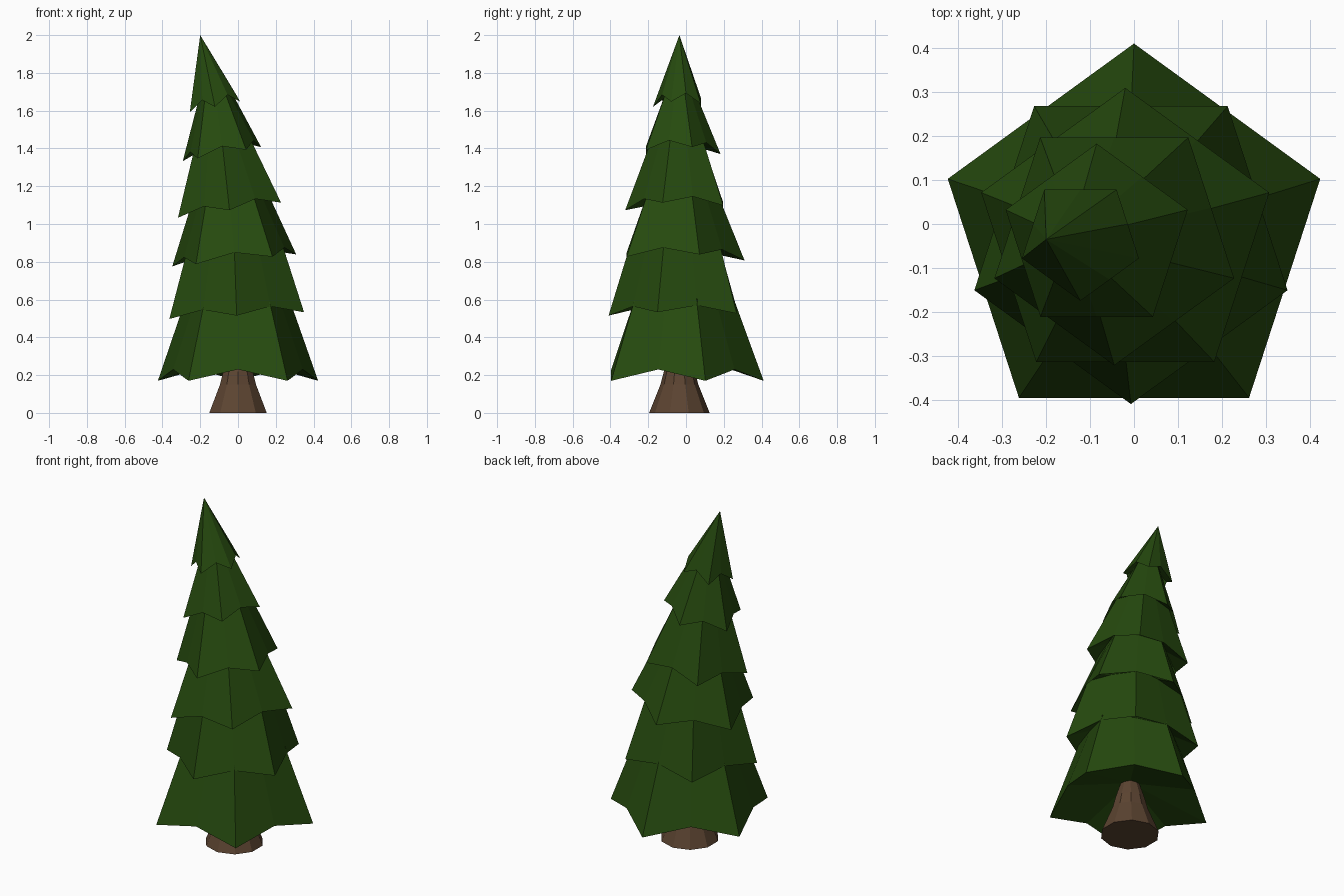
import bpy, bmesh
from math import sin, cos, pi

old = bpy.data.objects.get("Cube")
if old:
    bpy.data.objects.remove(old, do_unlink=True)

SIDES = 10
CY = -0.035


def material(name, rgb):
    m = bpy.data.materials.new(name)
    m.use_nodes = True
    m.diffuse_color = (*rgb, 1)
    m.node_tree.nodes["Principled BSDF"].inputs["Base Color"].default_value = (*rgb, 1)
    return m


def ring(bm, cx, z, radius, slope=0, tip=None, lift=0):
    """Ten-sided ring; with tip set, alternate corners pull in and rise."""
    verts = []
    for k in range(SIDES):
        a = pi / 2 + k * 2 * pi / SIDES
        notch = tip is not None and k % 2 != tip
        r = radius * cos(pi / 5) if notch else radius
        x = r * cos(a)
        verts.append(bm.verts.new((cx + x, CY + r * sin(a), z + slope * x + lift * notch)))
    return verts


def bridge(bm, low, high):
    for k in range(SIDES):
        n = (k + 1) % SIDES
        bm.faces.new((low[k], low[n], high[n], high[k]))


def finish(bm, name, mat):
    bmesh.ops.recalc_face_normals(bm, faces=bm.faces)
    mesh = bpy.data.meshes.new(name)
    bm.to_mesh(mesh)
    bm.free()
    mesh.materials.append(mat)
    bpy.context.collection.objects.link(bpy.data.objects.new(name, mesh))


# Flared trunk
bm = bmesh.new()
rings = [ring(bm, 0, z, r) for z, r in ((0, 0.16), (0.15, 0.1), (0.22, 0.082), (0.32, 0.05))]
for low, high in zip(rings, rings[1:]):
    bridge(bm, low, high)
bm.faces.new(rings[0])
bm.faces.new(rings[-1])
finish(bm, "trunk", material("bark brown", (0.107, 0.058, 0.031)))

# Leaning foliage tiers: centre x, rim height, tip radius, tilt, notch lift, neck ratio
tiers = [
    (0, 0.17, 0.446, 0, 0.06, 0.12),
    (-0.007, 0.515, 0.375, 0.05, 0.04, 0.78),
    (-0.02, 0.807, 0.345, 0.097, 0.042, 0.76),
    (-0.045, 1.073, 0.287, 0.147, 0.04, 0.72),
    (-0.085, 1.37, 0.218, 0.18, 0.042, 0.68),
    (-0.122, 1.62, 0.14, 0.21, 0.05, 0.62),
]
bm = bmesh.new()
neck = None
for i, (cx, z, radius, slope, lift, ratio) in enumerate(tiers):
    # the neck keeps the corners of the tier below, opposite to this rim
    inner = ring(bm, cx, z + 0.06 + 0.2 * radius * (1 - ratio), radius * ratio, slope, (i + 1) % 2)
    rim = ring(bm, cx, z, radius, slope, i % 2, lift)
    bridge(bm, inner, rim)          # underside
    if neck:
        bridge(bm, neck, inner)     # outer slope of the tier below
    neck = rim
apex = bm.verts.new((-0.2, CY, 2))
for k in range(SIDES):
    bm.faces.new((neck[k], neck[(k + 1) % SIDES], apex))
finish(bm, "foliage", material("pine green", (0.019, 0.068, 0.0045)))
